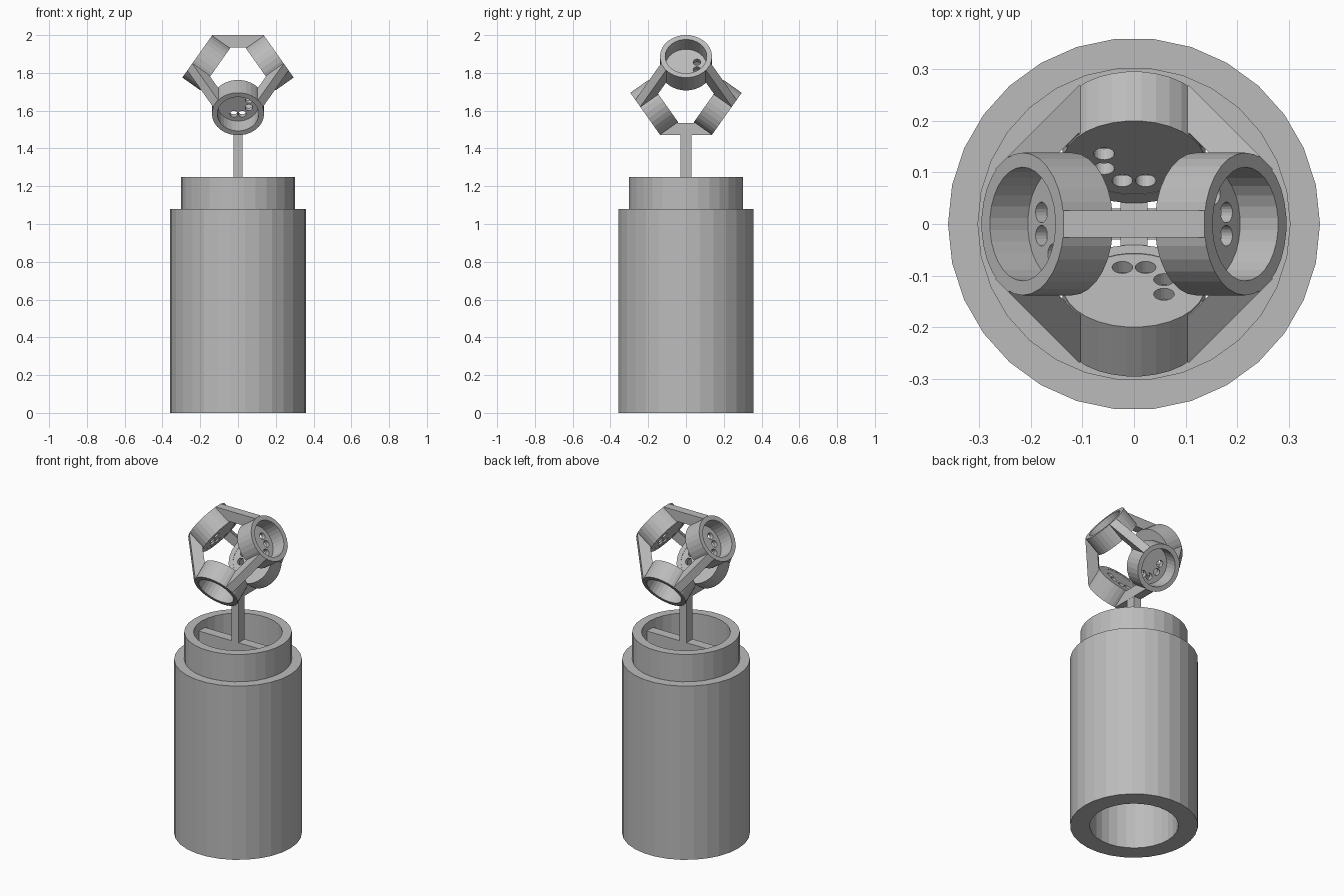
import bpy, bmesh, math
from mathutils import Matrix, Vector

cube = bpy.data.objects.get("Cube")
if cube:
    bpy.data.objects.remove(cube, do_unlink=True)

SIDES = 30
CAGE = Vector((0, 0, 1.735))      # centre of the cage of cups
CUP_R, CUP_IN, CUP_OUT = 0.138, 0.147, 0.264

grey = bpy.data.materials.new("plain_grey")
grey.use_nodes = True
colour = (0.5, 0.5, 0.5, 1)
grey.diffuse_color = colour
grey.node_tree.nodes["Principled BSDF"].inputs["Base Color"].default_value = colour


def finish(name, bm, matrix=None):
    bmesh.ops.recalc_face_normals(bm, faces=bm.faces)
    mesh = bpy.data.meshes.new(name)
    bm.to_mesh(mesh)
    bm.free()
    mesh.materials.append(grey)
    obj = bpy.data.objects.new(name, mesh)
    bpy.context.collection.objects.link(obj)
    if matrix:
        obj.matrix_world = matrix
    return obj


def lathe(name, profile, matrix=None):
    """Turn a closed (radius, height) profile around z."""
    bm = bmesh.new()
    rings = []
    for r, z in profile:
        angles = [math.tau * i / SIDES for i in range(SIDES)]
        rings.append([bm.verts.new((r * math.cos(a), r * math.sin(a), z)) for a in angles])
    for a, b in zip(rings, rings[1:] + rings[:1]):
        for i in range(SIDES):
            j = (i + 1) % SIDES
            bm.faces.new((a[i], a[j], b[j], b[i]))
    return finish(name, bm, matrix)


def prism(name, points, half, matrix=None):
    """Extrude an outline in the local xy plane to both sides."""
    bm = bmesh.new()
    face = bm.faces.new([bm.verts.new((x, y, -half)) for x, y in points])
    new = bmesh.ops.extrude_face_region(bm, geom=[face])["geom"]
    verts = [v for v in new if isinstance(v, bmesh.types.BMVert)]
    bmesh.ops.translate(bm, verts=verts, vec=(0, 0, 2 * half))
    return finish(name, bm, matrix)


def box(name, x, y, z0, z1):
    outline = [(-x, -y), (x, -y), (x, y), (-x, y)]
    return prism(name, outline, (z1 - z0) / 2, Matrix.Translation((0, 0, (z0 + z1) / 2)))


def frame(x, y, z):
    m = Matrix((x, y, z)).transposed().to_4x4()
    m.translation = CAGE
    return m


def disc(bm, radius, z0, z1, x=0, y=0, sides=SIDES):
    bmesh.ops.create_cone(bm, cap_ends=True, segments=sides, radius1=radius, radius2=radius,
                          depth=z1 - z0, matrix=Matrix.Translation((x, y, (z0 + z1) / 2)))


# Hollow stepped body
lathe("body", [(0.36, 0), (0.36, 1.08), (0.303, 1.08), (0.303, 1.25), (0.25, 1.25), (0.25, 0)])

# Crossbar in the neck and the stem that carries the cage
box("neck_crossbar", 0.25, 0.03, 1.08, 1.2)
box("stem", 0.025, 0.03, 1.1, 1.5)

# Four cups facing the corners of a tetrahedron, each with a pierced floor
a, b = math.sqrt(2 / 3), math.sqrt(1 / 3)
axes = {"left": Vector((a, 0, b)), "right": Vector((-a, 0, b)),
        "front": Vector((0, -a, -b)), "back": Vector((0, a, -b))}
holes = [(-0.0225, 0.064), (0.0225, 0.064), (-0.058, 0.023), (-0.058, -0.026)]
for side, axis in axes.items():
    down = (Vector((0, 0, -1)) + axis * axis.z).normalized()
    place = frame(down.cross(axis), down, axis)
    lathe(side + "_cup", [(CUP_R, CUP_IN), (CUP_R, CUP_OUT), (0.11, CUP_OUT), (0.11, CUP_IN)], place)

    bm = bmesh.new()
    disc(bm, 0.112, CUP_IN + 0.001, 0.174)
    floor = finish(side + "_cup_floor", bm, place)
    bm = bmesh.new()
    for x, y in holes:
        disc(bm, 0.02, 0.12, 0.2, x, y, 20)
    cutter = finish(side + "_hole_cutter", bm, place)
    cutter.hide_render = True
    cutter.hide_viewport = True
    cutter.display_type = 'WIRE'
    cut = floor.modifiers.new("holes", 'BOOLEAN')
    cut.operation, cut.solver, cut.object = 'DIFFERENCE', 'EXACT', cutter

# Six struts joining every pair of cups, their ends sunk into the cup walls
half = [(0.043, 0.2), (0.049, 0.192), (0.143, 0.254), (0.136, 0.265)]
outline = half + [(-x, y) for x, y in reversed(half)]
names = list(axes)
for i, first in enumerate(names):
    for second in names[i + 1:]:
        out = (axes[first] + axes[second]).normalized()
        along = (axes[first] - axes[second]).normalized()
        prism(f"{first}_{second}_strut", outline, 0.026, frame(along, out, along.cross(out)))
